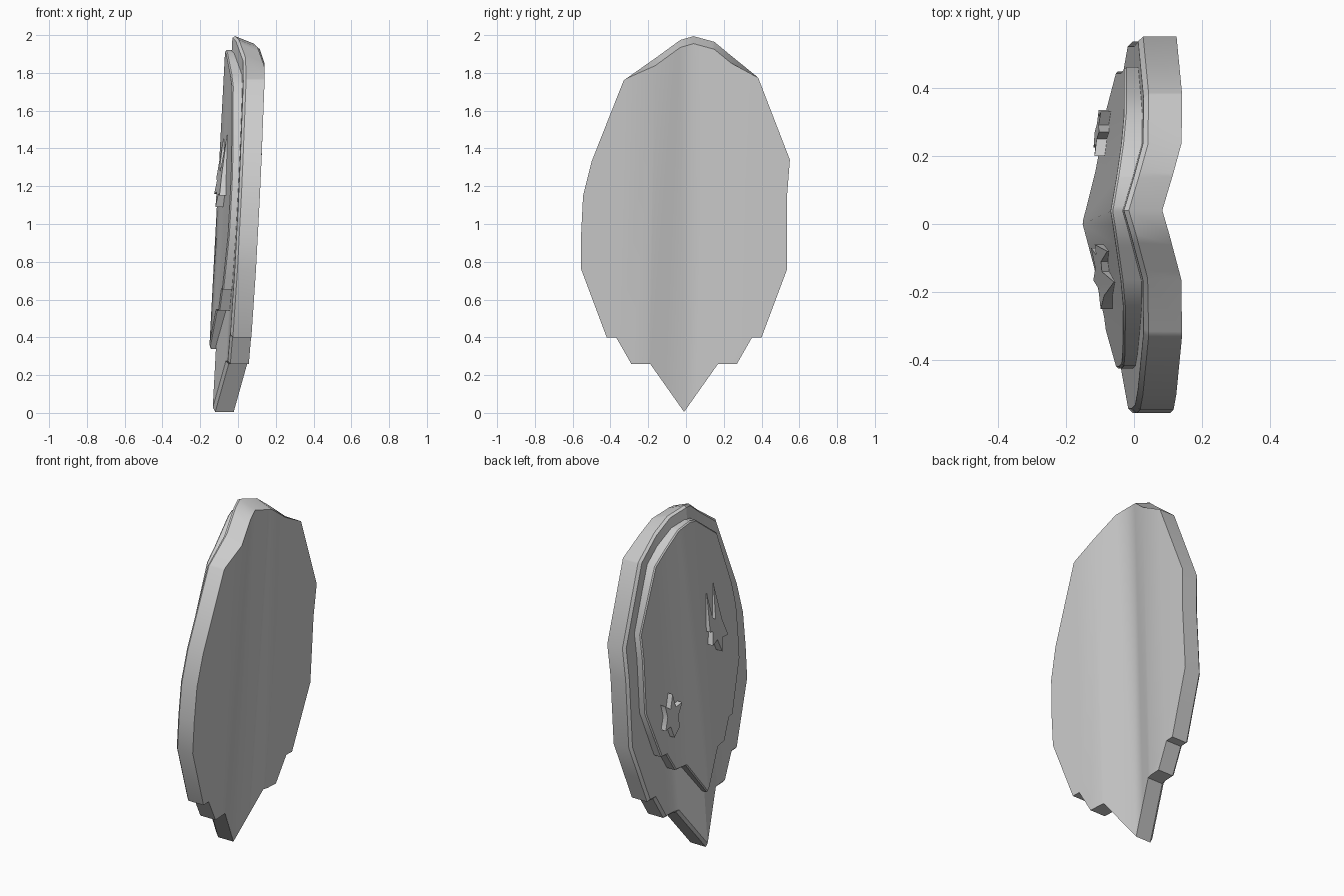
import bpy, bmesh
from mathutils import Vector

if "Cube" in bpy.data.objects:
    bpy.data.objects.remove(bpy.data.objects["Cube"])

LEAN = 0.053            # backward lean of the whole shield (x per z)


def centre(z):          # ridge line drifts slightly sideways with height
    return -0.01 + 0.025 * z


def interp(pts, t):
    for (a, va), (b, vb) in zip(pts, pts[1:]):
        if t <= b:
            return va + (vb - va) * (t - a) / (b - a)
    return pts[-1][1]


# cross-sections: distance from ridge -> depth
BACK = [(0, 0.03), (0.2, 0.092), (0.35, 0.1), (0.56, 0.108)]
PANEL = [(0, -0.117), (0.2, -0.08), (0.45, -0.047)]


def base_back(d, z):
    return interp(BACK, d)


def base_front(d, z):
    return interp(BACK, d) - 0.112


def panel_front(d, z):
    return interp(PANEL, d)


def plate(name, outline, front, back, bevel=0.0, top_drop=0.0):
    """Closed plate from a (y, z) outline, bent over the ridge profile."""
    bm = bmesh.new()
    bm.faces.new([bm.verts.new((0, y - centre(z), z)) for y, z in outline])
    for cut in (-0.35, -0.2, -0.1, 0, 0.1, 0.2, 0.35):
        bmesh.ops.bisect_plane(bm, geom=bm.verts[:] + bm.edges[:] + bm.faces[:],
                               plane_co=(0, cut, 0), plane_no=(0, 1, 0), dist=1e-4)
    fronts = bm.faces[:]
    rim = [e for e in bm.edges if e.is_boundary]
    dup = bmesh.ops.duplicate(bm, geom=fronts)
    vmap = dup["vert_map"]
    back_verts = {v for v in dup["geom"] if isinstance(v, bmesh.types.BMVert)}
    for e in rim:
        a, b = e.verts
        bm.faces.new((a, b, vmap[b], vmap[a]))
    for v in bm.verts:
        d, z = abs(v.co.y), v.co.z
        is_back = v in back_verts
        u = back(d, z) if is_back else front(d, z)
        if is_back and z > 1.77:
            v.co.z -= top_drop * min(1, (z - 1.77) / 0.1)
        v.co.x = u + LEAN * (z - 1)
        v.co.y += centre(z)
    bmesh.ops.recalc_face_normals(bm, faces=bm.faces[:])
    if bevel:
        bmesh.ops.bevel(bm, geom=rim, offset=bevel, segments=1,
                        affect='EDGES', clamp_overlap=True)
    me = bpy.data.meshes.new(name)
    bm.to_mesh(me)
    bm.free()
    ob = bpy.data.objects.new(name, me)
    bpy.context.collection.objects.link(ob)
    bpy.ops.object.select_all(action='DESELECT')
    ob.select_set(True)
    bpy.context.view_layer.objects.active = ob
    bpy.ops.object.shade_smooth_by_angle(angle=0.6)
    return ob


# main shield body
shield = [(0.04, 2.0), (-0.03, 1.98), (-0.14, 1.9), (-0.33, 1.76), (-0.5, 1.33),
          (-0.545, 1.15), (-0.555, 0.95), (-0.555, 0.76), (-0.42, 0.4),
          (-0.37, 0.4), (-0.29, 0.26), (-0.19, 0.26), (-0.01, 0.005),
          (0.17, 0.26), (0.27, 0.26), (0.35, 0.4), (0.4, 0.4), (0.46, 0.56),
          (0.535, 0.76), (0.535, 1.15), (0.55, 1.34), (0.38, 1.78),
          (0.15, 1.97)]
plate("shield_body", shield, base_front, base_back, bevel=0.014, top_drop=0.045)

# raised front panel: the same outline at four-fifths size
panel = [(0.02 + 0.8 * y, 0.335 + 0.793 * z) for y, z in shield]
plate("front_panel", panel, panel_front,
      lambda d, z: base_front(d, z) + 0.02, bevel=0.012)

# small star-shaped dent on the lower side
star = [(0.27, 1.0), (0.25, 0.92), (0.2, 0.93), (0.235, 0.86), (0.225, 0.8),
        (0.27, 0.75), (0.295, 0.82), (0.335, 0.81), (0.315, 0.88), (0.33, 0.95),
        (0.29, 0.92)]
plate("star_dent", star, lambda d, z: panel_front(d, z) - 0.03,
      lambda d, z: panel_front(d, z) + 0.02)

# torn gouge whose lower end lifts off the panel
gouge = [(-0.17, 1.47), (-0.14, 1.28), (-0.11, 1.3), (-0.08, 1.45),
         (-0.06, 1.24), (-0.09, 1.23), (-0.07, 1.16), (-0.13, 1.17),
         (-0.165, 1.09), (-0.19, 1.16), (-0.25, 1.15), (-0.21, 1.25)]
plate("gouge_mark", gouge,
      lambda d, z: panel_front(d, z) - 0.04 + 0.037 * (z - 1.1) / 0.37,
      lambda d, z: panel_front(d, z) + 0.02)
